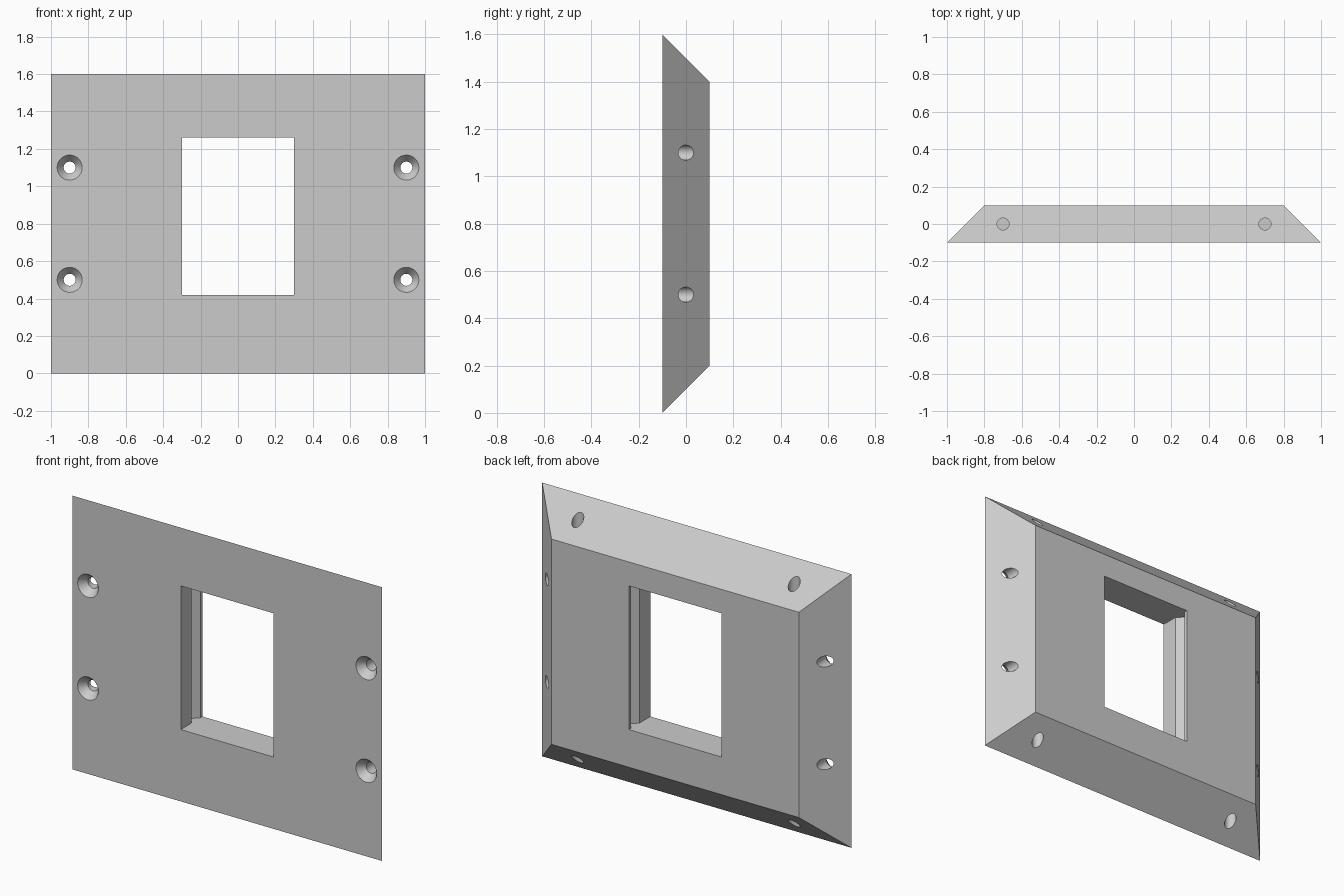
import bpy
import bmesh
from mathutils import Matrix

old = bpy.data.objects.get("Cube")
if old:
    bpy.data.objects.remove(old, do_unlink=True)

W, H, T, BEVEL = 2.0, 1.6, 0.2, 0.2      # plate size and mitre
FRONT = -T / 2

grey = bpy.data.materials.new("plain_grey")
grey.use_nodes = True
grey.diffuse_color = (0.6, 0.6, 0.6, 1)
grey.node_tree.nodes["Principled BSDF"].inputs["Base Color"].default_value = (0.6, 0.6, 0.6, 1)


def make(name, bm):
    bmesh.ops.recalc_face_normals(bm, faces=bm.faces)
    mesh = bpy.data.meshes.new(name)
    bm.to_mesh(mesh)
    bm.free()
    mesh.materials.append(grey)
    obj = bpy.data.objects.new(name, mesh)
    bpy.context.collection.objects.link(obj)
    return obj


def prism(name, outline, z0, z1):
    """Closed xy outline extruded from z0 to z1."""
    bm = bmesh.new()
    face = bm.faces.new([bm.verts.new((x, y, z0)) for x, y in outline])
    top = bmesh.ops.extrude_face_region(bm, geom=[face])["geom"]
    verts = [v for v in top if isinstance(v, bmesh.types.BMVert)]
    bmesh.ops.translate(bm, verts=verts, vec=(0, 0, z1 - z0))
    return make(name, bm)


def lathe(name, profile, place):
    """Solid turned about its local z axis from (radius, height) pairs."""
    bm = bmesh.new()
    pts = [(0, profile[0][1])] + profile + [(0, profile[-1][1])]
    verts = [bm.verts.new((r, 0, h)) for r, h in pts]
    edges = [bm.edges.new(pair) for pair in zip(verts, verts[1:])]
    bmesh.ops.spin(bm, geom=verts + edges, axis=(0, 0, 1), cent=(0, 0, 0),
                   angle=6.283185307, steps=40)
    bmesh.ops.remove_doubles(bm, verts=bm.verts, dist=0.0001)
    bm.transform(place)
    return make(name, bm)


# Plate: a block whose back face is drawn in on all four sides
bm = bmesh.new()
bmesh.ops.create_cube(bm, size=1, matrix=Matrix.Translation((0, 0, H / 2))
                      @ Matrix.Diagonal((W, T, H, 1)))
for v in bm.verts:
    if v.co.y > 0:
        v.co.x -= BEVEL if v.co.x > 0 else -BEVEL
        v.co.z -= BEVEL if v.co.z > H / 2 else -BEVEL
plate = make("mitred_plate", bm)

# Window with a V groove down each side wall
side = [(0.3, FRONT - 0.1), (0.3, 0), (0.34, 0.04), (0.3, 0.08), (0.3, T)]
outline = side + [(-x, y) for x, y in reversed(side)]
cutters = [prism("window_cutter", outline, 0.42, 1.26)]

# Countersunk screw holes through the side mitres
to_y = Matrix.Rotation(-1.570796327, 4, "X")
screw = [(0.067, -0.03), (0.067, 0), (0.032, 0.045), (0.032, 0.3)]
for x in (-0.9, 0.9):
    for z in (0.5, 1.1):
        cutters.append(lathe("screw_cutter", screw,
                             Matrix.Translation((x, FRONT, z)) @ to_y))

# Blind upright holes in the top and bottom mitres
peg = [(0.032, -0.1), (0.032, 0.3)]
for x in (-0.7, 0.7):
    for z in (0, H - 0.2):
        cutters.append(lathe("peg_cutter", peg, Matrix.Translation((x, 0, z))))

for cutter in cutters:
    cutter.hide_render = True
    mod = plate.modifiers.new(cutter.name, "BOOLEAN")
    mod.operation = "DIFFERENCE"
    mod.solver = "EXACT"
    mod.object = cutter

# Bake the cuts and discard the cutters
bpy.context.view_layer.update()
graph = bpy.context.evaluated_depsgraph_get()
baked = bpy.data.meshes.new_from_object(plate.evaluated_get(graph))
plate.modifiers.clear()
plate.data = baked
for cutter in cutters:
    bpy.data.objects.remove(cutter, do_unlink=True)

# Smooth hole walls, sharp edges
bpy.ops.object.select_all(action="DESELECT")
plate.select_set(True)
bpy.context.view_layer.objects.active = plate
bpy.ops.object.shade_smooth_by_angle(angle=0.5)
